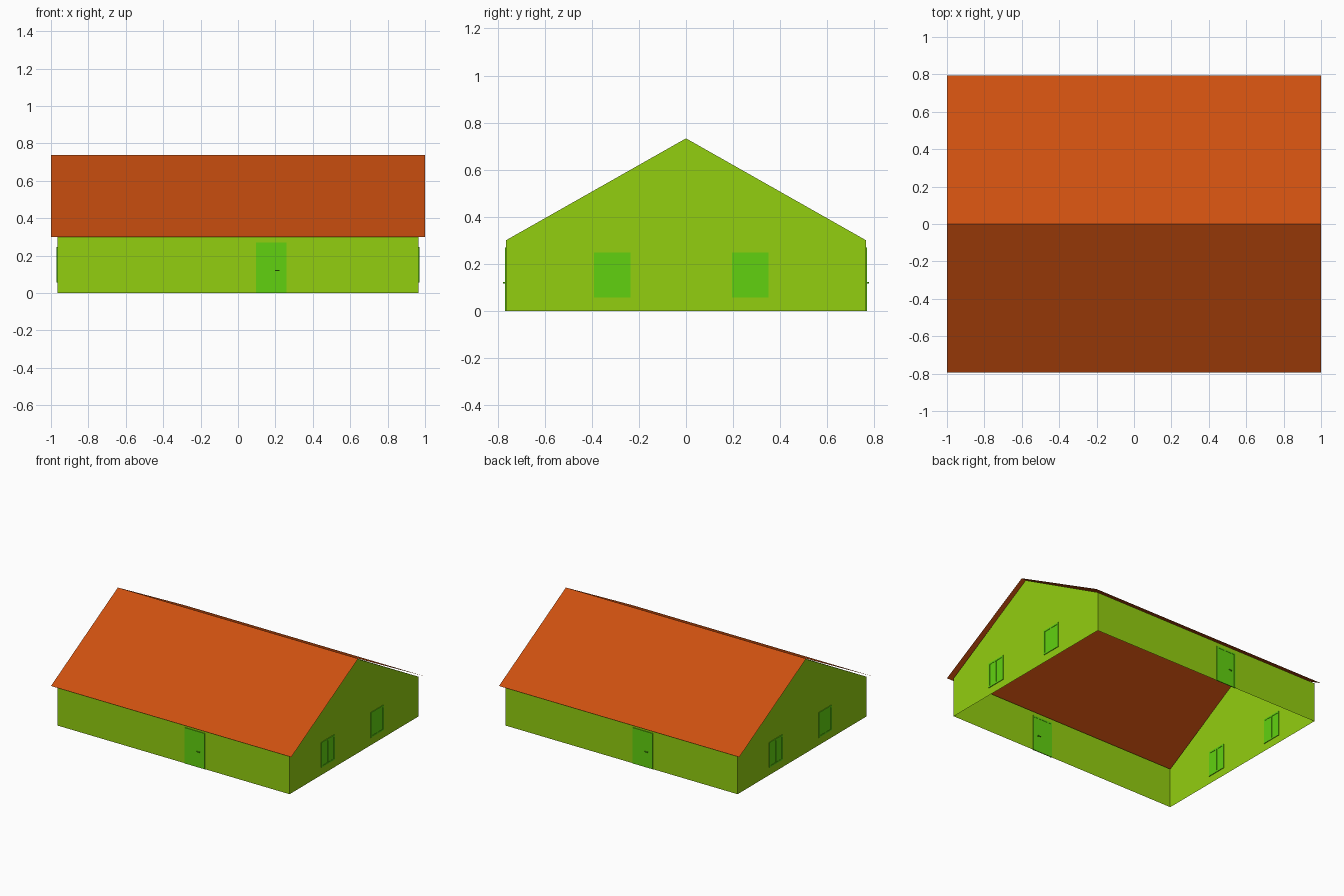
import bpy, bmesh

if "Cube" in bpy.data.objects:
    bpy.data.objects.remove(bpy.data.objects["Cube"])

# overall sizes
WX, WY, EAVE, RIDGE = 0.965, 0.765, 0.30, 0.733


def material(name, rgb):
    m = bpy.data.materials.new(name)
    m.diffuse_color = (*rgb, 1)
    m.use_nodes = True
    m.node_tree.nodes["Principled BSDF"].inputs["Base Color"].default_value = m.diffuse_color
    return m


LIME = material("lime wall", (0.29, 0.62, 0.005))
GREEN = material("bright green", (0.12, 0.64, 0.005))
ORANGE = material("roof orange", (0.61, 0.08, 0.005))


def make(name, bm, mat):
    bmesh.ops.recalc_face_normals(bm, faces=bm.faces)
    me = bpy.data.meshes.new(name)
    bm.to_mesh(me)
    bm.free()
    me.materials.append(mat)
    ob = bpy.data.objects.new(name, me)
    bpy.context.collection.objects.link(ob)
    return ob


def boxes(name, spans, mat, turn):
    """Join axis-aligned boxes; turn=-1 spins them half way round z."""
    bm = bmesh.new()
    for lo, hi in spans:
        vs = bmesh.ops.create_cube(bm, size=1)["verts"]
        for v in vs:
            p = [lo[i] if v.co[i] < 0 else hi[i] for i in range(3)]
            v.co = (turn * p[0], turn * p[1], p[2])
    return make(name, bm, mat)


# walls: gable outline extruded along x, open at floor and roof
profile = [(-WY, 0), (-WY, EAVE), (0, RIDGE), (WY, EAVE), (WY, 0)]
bm = bmesh.new()
left = [bm.verts.new((-WX, y, z)) for y, z in profile]
right = [bm.verts.new((WX, y, z)) for y, z in profile]
bm.faces.new(left)
bm.faces.new(right)
for a, b in ((0, 1), (3, 4)):
    bm.faces.new((left[a], left[b], right[b], right[a]))
make("walls", bm, LIME)

# roof: two thin overhanging sheets meeting at the ridge
bm = bmesh.new()
rows = [[bm.verts.new((x, y, z)) for x in (-1, 1)]
        for y, z in ((-0.795, 0.30), (0, 0.737), (0.795, 0.30))]
for a, b in zip(rows, rows[1:]):
    bm.faces.new((a[0], a[1], b[1], b[0]))
roof = make("roof", bm, ORANGE)
if roof.data.polygons[0].normal.z < 0:
    roof.data.flip_normals()

for turn, door_side, gable in ((1, "front", "right"), (-1, "back", "left")):
    # door: leaf, raised frame, lever handles on both faces
    x0, x1, top, f = 0.095, 0.26, 0.27, 0.012
    ya, yb = -WY - 0.005, -WY + 0.005
    boxes(door_side + "_door_leaf",
          [((x0 + f, -WY - 0.003, 0), (x1 - f, -WY + 0.003, top - f))], GREEN, turn)
    boxes(door_side + "_door_frame",
          [((x0, ya, 0), (x0 + f, yb, top)), ((x1 - f, ya, 0), (x1, yb, top)),
           ((x0 + f, ya, top - f), (x1 - f, yb, top))], GREEN, turn)
    boxes(door_side + "_door_handle",
          [((0.215, -WY - 0.010, 0.117), (0.222, -WY + 0.010, 0.123)),
           ((0.198, -WY - 0.013, 0.117), (0.222, -WY - 0.009, 0.123)),
           ((0.198, -WY + 0.009, 0.117), (0.222, -WY + 0.013, 0.123))], GREEN, turn)

    # gable windows: pane, frame and centre bar
    for n, y0 in enumerate((-0.39, 0.195), 1):
        y1, z0, z1 = y0 + 0.155, 0.057, 0.247
        ym = (y0 + y1) / 2
        xa, xb = WX - 0.005, WX + 0.005
        tag = f"{gable}_window_{n}"
        boxes(tag + "_pane",
              [((WX - 0.0025, y0 + f, z0 + f), (WX + 0.0025, y1 - f, z1 - f))], GREEN, turn)
        boxes(tag + "_frame",
              [((xa, y0, z0), (xb, y0 + f, z1)), ((xa, y1 - f, z0), (xb, y1, z1)),
               ((xa, y0 + f, z0), (xb, y1 - f, z0 + f)),
               ((xa, y0 + f, z1 - f), (xb, y1 - f, z1)),
               ((xa, ym - 0.005, z0 + f), (xb, ym + 0.005, z1 - f))], GREEN, turn)
